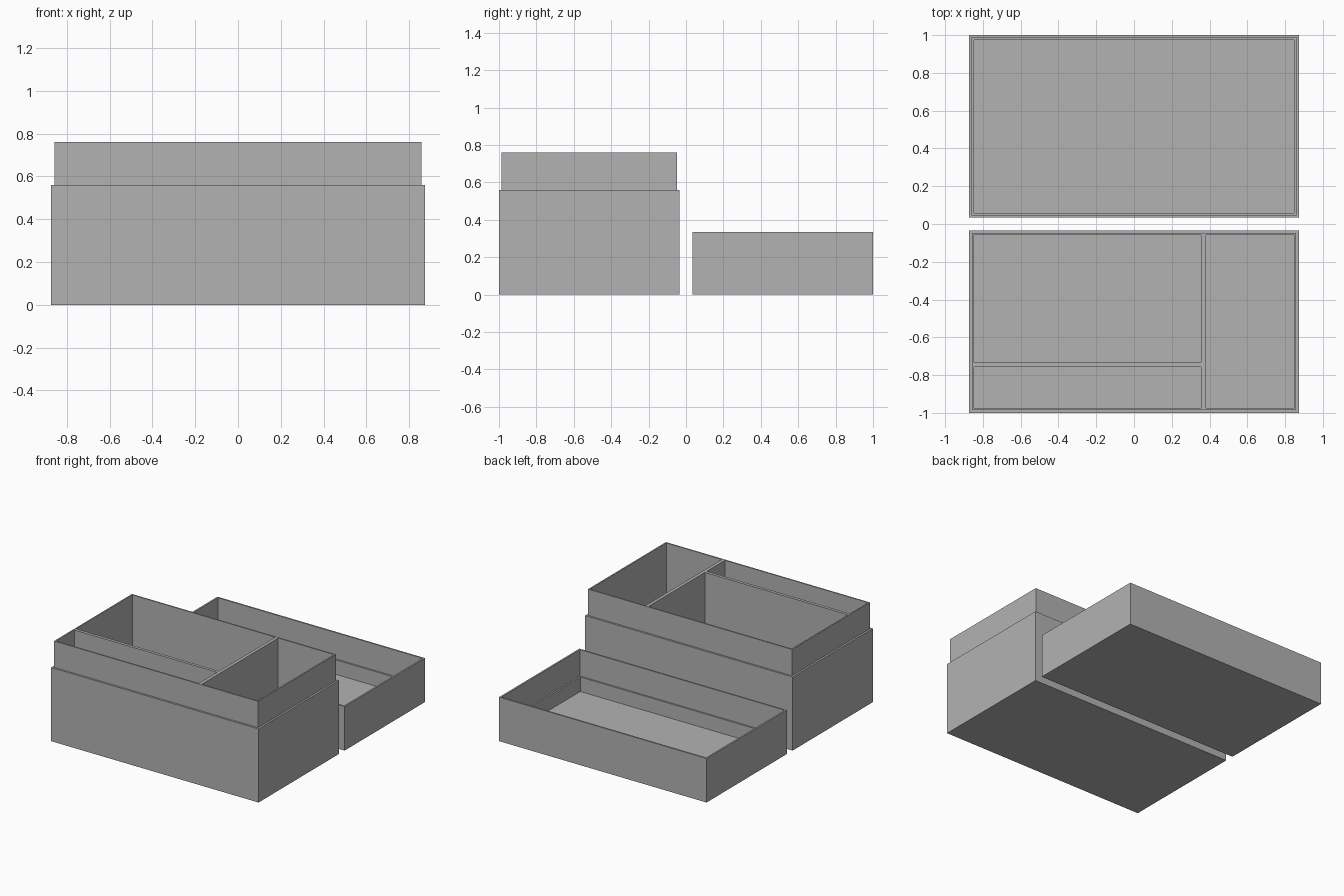
import bpy
import bmesh

cube = bpy.data.objects.get("Cube")
if cube:
    bpy.data.objects.remove(cube, do_unlink=True)

grey = bpy.data.materials.new("plain_grey")
grey.use_nodes = True
grey.diffuse_color = (0.45, 0.45, 0.45, 1)
grey.node_tree.nodes["Principled BSDF"].inputs["Base Color"].default_value = (0.45, 0.45, 0.45, 1)

HALF_X, HALF_Y, CENTRE_Y = 0.873, 0.483, 0.517
WALL, LIP, FLOOR = 0.025, 0.0145, 0.025
BODY_TOP, LIP_TOP = 0.56, 0.76
LID_TOP, LID_STEP = 0.335, 0.135


def finish(name, bm):
    bmesh.ops.recalc_face_normals(bm, faces=bm.faces)
    mesh = bpy.data.meshes.new(name)
    bm.to_mesh(mesh)
    bm.free()
    mesh.materials.append(grey)
    obj = bpy.data.objects.new(name, mesh)
    bpy.context.scene.collection.objects.link(obj)
    return obj


def tub(name, cy, profile):
    """Sweep an (inset, height) wall profile round a rectangle, closing both ends."""
    bm = bmesh.new()
    rings = []
    for inset, z in profile:
        x, y = HALF_X - inset, HALF_Y - inset
        rings.append([bm.verts.new((sx * x, cy + sy * y, z))
                      for sx, sy in ((-1, -1), (1, -1), (1, 1), (-1, 1))])
    for low, high in zip(rings, rings[1:]):
        for i in range(4):
            j = (i + 1) % 4
            bm.faces.new((low[i], low[j], high[j], high[i]))
    bm.faces.new(rings[0])
    bm.faces.new(rings[-1])
    return finish(name, bm)


def block(name, x0, x1, y0, y1, z0, z1):
    bm = bmesh.new()
    bmesh.ops.create_cube(bm, size=1)
    for v in bm.verts:
        v.co = (x1 if v.co.x > 0 else x0, y1 if v.co.y > 0 else y0, z1 if v.co.z > 0 else z0)
    return finish(name, bm)


# Box with a raised inner lip
tub("box_body", -CENTRE_Y, [(0, 0), (0, BODY_TOP), (LIP, BODY_TOP), (LIP, LIP_TOP),
                            (WALL, LIP_TOP), (WALL, FLOOR)])

# Partitions inside the box
inner_x = HALF_X - WALL
front, back = -CENTRE_Y - HALF_Y + WALL, -CENTRE_Y + HALF_Y - WALL
block("cross_divider", 0.355, 0.38, front, back, FLOOR, LIP_TOP)
block("long_divider", -inner_x, 0.355, -0.757, -0.734, FLOOR, LIP_TOP)

# Upturned lid with a stepped rim
tub("lid", CENTRE_Y, [(0, 0), (0, LID_TOP), (0.0125, LID_TOP), (0.0125, LID_STEP),
                      (WALL, LID_STEP), (WALL, FLOOR)])
